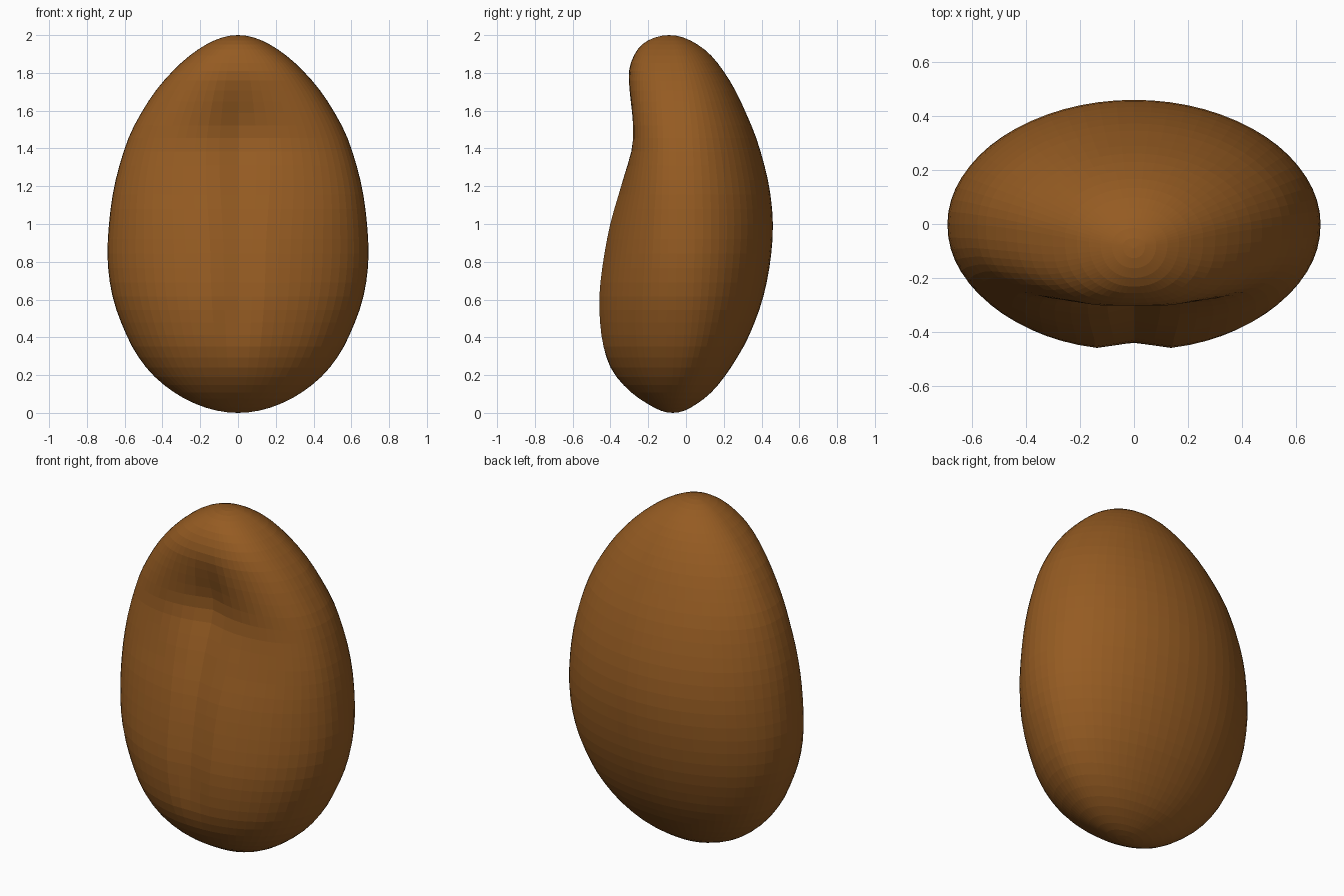
import bpy, bmesh, math

if "Cube" in bpy.data.objects:
    bpy.data.objects.remove(bpy.data.objects["Cube"])

# Outline of the bean: height, half width, front depth, back depth
PROFILE = [
    (0.00, 0.00, -0.07, -0.07), (0.04, 0.205, -0.19, 0.045),
    (0.10, 0.325, -0.28, 0.125), (0.20, 0.45, -0.375, 0.21),
    (0.30, 0.53, -0.428, 0.275), (0.40, 0.585, -0.455, 0.33),
    (0.60, 0.66, -0.468, 0.405), (0.80, 0.69, -0.447, 0.446),
    (1.00, 0.683, -0.408, 0.46), (1.20, 0.655, -0.352, 0.44),
    (1.40, 0.60, -0.312, 0.39), (1.50, 0.56, -0.312, 0.355),
    (1.60, 0.505, -0.315, 0.312), (1.70, 0.44, -0.314, 0.265),
    (1.80, 0.355, -0.308, 0.205), (1.90, 0.245, -0.272, 0.125),
    (1.96, 0.15, -0.22, 0.045), (2.00, 0.00, -0.09, -0.09)]
RINGS, SIDES = 40, 64


def angle(z):
    return math.acos(max(-1, min(1, 1 - z)))


KEYS = [angle(p[0]) for p in PROFILE]


def sample(t, col):
    """Smooth cubic interpolation of one profile column."""
    n = len(KEYS)
    i = max(k for k in range(n - 1) if KEYS[k] <= t + 1e-9)

    def slope(k):
        a, b = max(k - 1, 0), min(k + 1, n - 1)
        return (PROFILE[b][col] - PROFILE[a][col]) / (KEYS[b] - KEYS[a])
    h = KEYS[i + 1] - KEYS[i]
    u = (t - KEYS[i]) / h
    return ((2*u**3 - 3*u*u + 1) * PROFILE[i][col] + (u**3 - 2*u*u + u) * h * slope(i)
            + (3*u*u - 2*u**3) * PROFILE[i+1][col] + (u**3 - u*u) * h * slope(i + 1))


def step(a, b, v):
    u = max(0, min(1, (v - a) / (b - a)))
    return u * u * (3 - 2 * u)


def dent(x, z):
    """Centre crease plus the hollow below the tip."""
    crease = 0.03 * math.exp(-abs(x / 0.085)**3) * step(0.2, 0.6, z) * (1 - step(1.5, 1.85, z))
    hollow = 0.05 * math.exp(-(x / 0.24)**2 - ((z - 1.49) / 0.19)**2)
    return crease + hollow


# Bean body, lofted ring by ring; the front is flatter towards the tip
bm = bmesh.new()
rings = []
for r in range(1, RINGS):
    t = math.pi * r / RINGS
    z = 1 - math.cos(t)
    w, f, b = (sample(t, c) for c in (1, 2, 3))
    mid = -0.08 * math.cos(t)**4
    power = 2 / (2.1 + 0.5 * step(0.8, 1.5, z) * (1 - step(1.85, 2.0, z)))
    ring = []
    for s in range(SIDES):
        a = 2 * math.pi * s / SIDES
        cx, sy = math.cos(a), math.sin(a)
        if sy >= 0:
            x = w * cx
            y = mid + (b - mid) * sy
        else:
            x = w * math.copysign(abs(cx)**power, cx) if abs(cx) > 1e-6 else 0
            y = mid + (f - mid) * abs(sy)**power + dent(x, z) * min(1, -sy * 1.2)
        ring.append(bm.verts.new((x, y, z)))
    rings.append(ring)
bottom = bm.verts.new((0, -0.07, 0))
top = bm.verts.new((0, -0.09, 2))
for s in range(SIDES):
    n = (s + 1) % SIDES
    bm.faces.new((bottom, rings[0][n], rings[0][s]))
    bm.faces.new((top, rings[-1][s], rings[-1][n]))
    for lo, hi in zip(rings, rings[1:]):
        bm.faces.new((lo[s], lo[n], hi[n], hi[s]))
bmesh.ops.recalc_face_normals(bm, faces=bm.faces)
mesh = bpy.data.meshes.new("bean_body")
bm.to_mesh(mesh)
bm.free()

brown = bpy.data.materials.new("roasted brown")
brown.diffuse_color = (0.30, 0.105, 0.016, 1)
brown.use_nodes = True
brown.node_tree.nodes["Principled BSDF"].inputs["Base Color"].default_value = brown.diffuse_color
mesh.materials.append(brown)
bpy.context.collection.objects.link(bpy.data.objects.new("bean_body", mesh))
